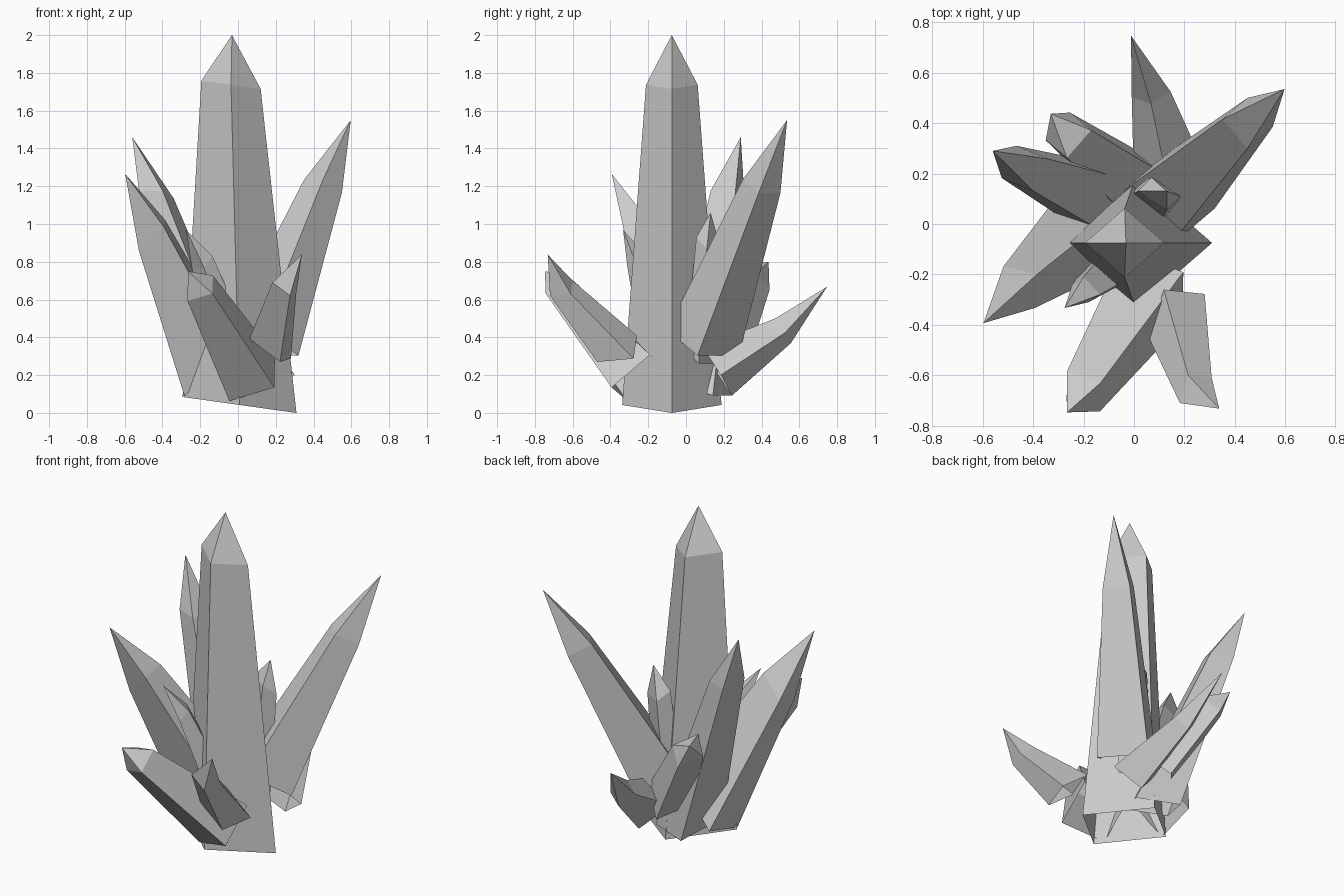
import bpy, bmesh
from mathutils import Vector


def crystal(name, base, shoulder, tip, u, v, k):
    """Four-sided tapered shaft, pointed end, open base; u, v are the shoulder half-diagonals."""
    u, v = Vector(u), Vector(v)
    bm = bmesh.new()
    dirs = (u, v, -u, -v)
    low = [bm.verts.new(Vector(base) + d * k) for d in dirs]
    high = [bm.verts.new(Vector(shoulder) + d) for d in dirs]
    top = bm.verts.new(tip)
    for i in range(4):
        j = (i + 1) % 4
        bm.faces.new((low[i], low[j], high[j], high[i]))
        bm.faces.new((high[i], high[j], top))
    bmesh.ops.recalc_face_normals(bm, faces=bm.faces)
    mesh = bpy.data.meshes.new(name)
    bm.to_mesh(mesh)
    bm.free()
    bpy.context.collection.objects.link(bpy.data.objects.new(name, mesh))


# Tall central shaft
crystal("main_crystal", (.008, -.075, .042), (-.037, -.075, 1.737), (-.032, -.075, 2.0),
        (.157, 0, -.022), (0, .137, 0), 1.92)

# Large leaning shafts
crystal("back_right_crystal", (.13, .09, .37), (.45, .40, 1.2), (.597, .535, 1.55),
        (.1, -.015, -.035), (0, .1, -.035), 1.9)
crystal("back_left_crystal", (-.07, .07, .13), (-.432, .22, 1.155), (-.56, .29, 1.46),
        (.092, .038, -.02), (-.034, .09, -.02), 1.9)
crystal("left_crystal", (-.15, 0, .24), (-.455, -.25, .94), (-.597, -.393, 1.265),
        (.07, .05, .08), (-.062, .083, -.045), 1.9)

# Low shafts leaning outward
crystal("back_crystal", (.15, .165, .22), (.068, .515, .435), (-.012, .747, .668),
        (.077, .01, -.01), (0, .04, -.066), 1.95)
crystal("front_crystal", (.075, -.25, .185), (-.2, -.663, .66), (-.265, -.747, .75),
        (.065, -.08, -.028), (.067, .033, .068), 1.8)
crystal("front_right_crystal", (.17, -.365, .34), (.245, -.66, .66), (.338, -.732, .838),
        (.063, .05, -.03), (.03, -.06, -.04), 1.75)
crystal("back_left_stub", (-.02, .17, .32), (-.26, .352, .72), (-.33, .437, .8),
        (.09, .02, .02), (.006, .09, -.07), 1.5)

# Small inner shafts
crystal("small_back_crystal", (.06, .08, .3), (.1, .12, .9), (.13, .13, 1.06),
        (.085, -.01, -.03), (-.03, .065, -.03), 1.3)
crystal("small_left_crystal", (-.05, -.14, .36), (-.19, -.26, .8), (-.275, -.333, .97),
        (.055, -.02, .03), (-.01, .05, .03), 1.8)
